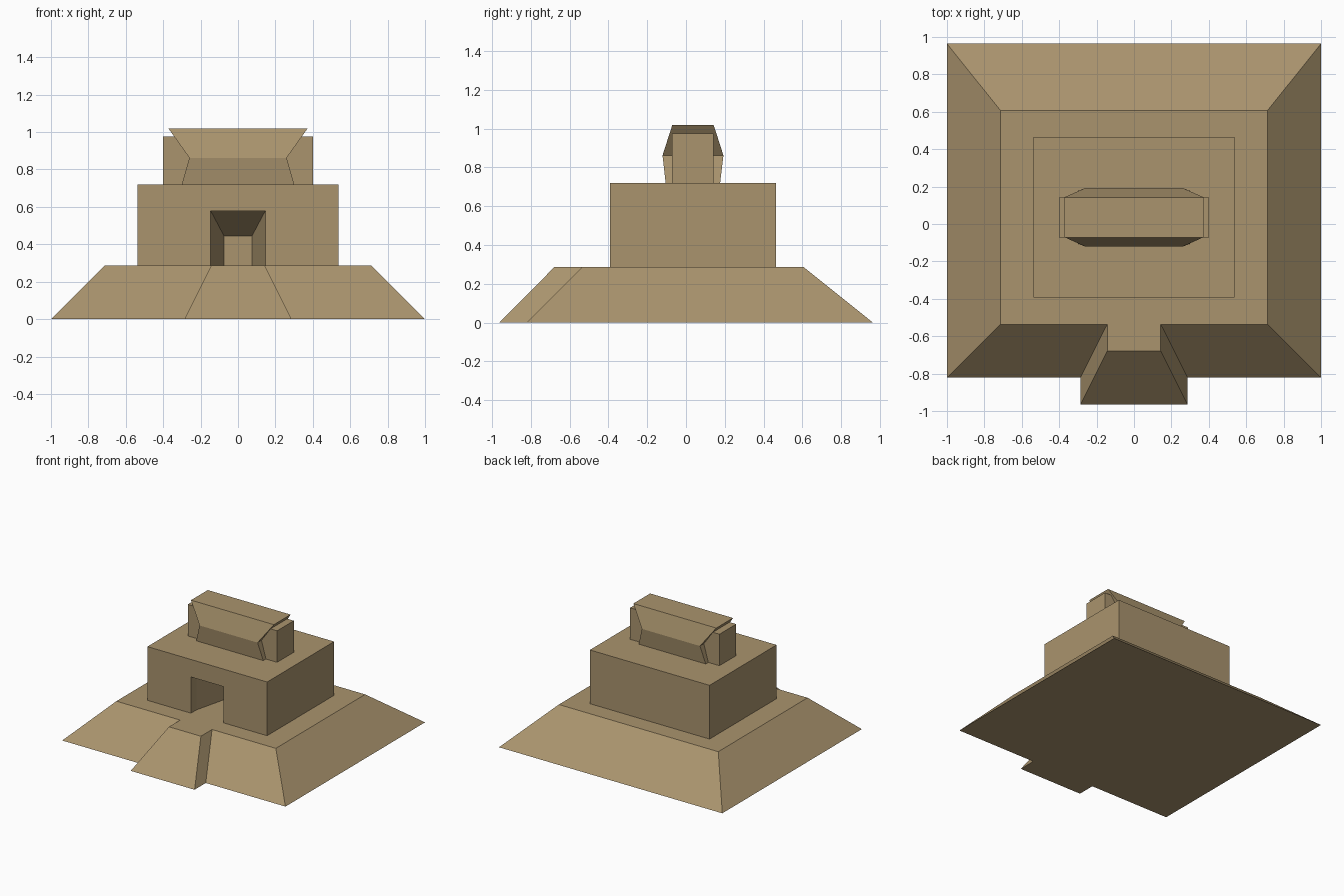
import bpy, bmesh

if "Cube" in bpy.data.objects:
    bpy.data.objects.remove(bpy.data.objects["Cube"])

stone = bpy.data.materials.new("tan_stone")
stone.diffuse_color = (0.40, 0.295, 0.155, 1)
stone.use_nodes = True
stone.node_tree.nodes["Principled BSDF"].inputs["Base Color"].default_value = stone.diffuse_color


def loft(name, rings):
    """Closed solid through rings that have the same number of points."""
    bm = bmesh.new()
    loops = [[bm.verts.new(p) for p in ring] for ring in rings]
    n = len(loops[0])
    for a, b in zip(loops, loops[1:]):
        for i in range(n):
            j = (i + 1) % n
            bm.faces.new((a[i], a[j], b[j], b[i]))
    bm.faces.new(loops[0])
    bm.faces.new(loops[-1])
    bmesh.ops.recalc_face_normals(bm, faces=bm.faces)
    me = bpy.data.meshes.new(name)
    bm.to_mesh(me)
    bm.free()
    me.materials.append(stone)
    ob = bpy.data.objects.new(name, me)
    bpy.context.collection.objects.link(ob)
    return ob


def rect(hx, y0, y1, z):
    return [(-hx, y0, z), (hx, y0, z), (hx, y1, z), (-hx, y1, z)]


def plan(hx, back, front, hr, ramp, z):
    """Platform outline with the front stair projection."""
    right = [(hr, ramp, z), (hr, front, z), (hx, front, z), (hx, back, z)]
    return right + [(-x, y, z) for x, y, z in reversed(right)]


# sloped platform with stair ramp
loft("platform", [plan(1.0, 0.964, -0.821, 0.286, -0.964, 0),
                  plan(0.714, 0.607, -0.536, 0.143, -0.679, 0.286)])

# temple block
temple = loft("temple", [rect(0.536, -0.393, 0.464, 0.286),
                         rect(0.536, -0.393, 0.464, 0.721)])

# doorway: short straight entry, then walls and ceiling taper inward
door = loft("door_cutter", [
    [(-hx, y, 0.2), (hx, y, 0.2), (hx, y, top), (-hx, y, top)]
    for y, hx, top in ((-0.5, 0.146, 0.579), (-0.321, 0.146, 0.579),
                       (-0.036, 0.075, 0.445))])
door.hide_render = True
cut = temple.modifiers.new("doorway", "BOOLEAN")
cut.operation = "DIFFERENCE"
cut.solver = "EXACT"
cut.object = door
bpy.context.view_layer.objects.active = temple
bpy.ops.object.modifier_apply(modifier=cut.name)
bpy.data.objects.remove(door)

# roof comb: plain core and flared casing
loft("roof_core", [rect(0.40, -0.071, 0.143, 0.721),
                   rect(0.40, -0.071, 0.143, 0.976)])
loft("roof_casing", [rect(0.30, -0.105, 0.176, 0.721),
                     rect(0.26, -0.121, 0.193, 0.862),
                     rect(0.371, -0.071, 0.143, 1.018)])
